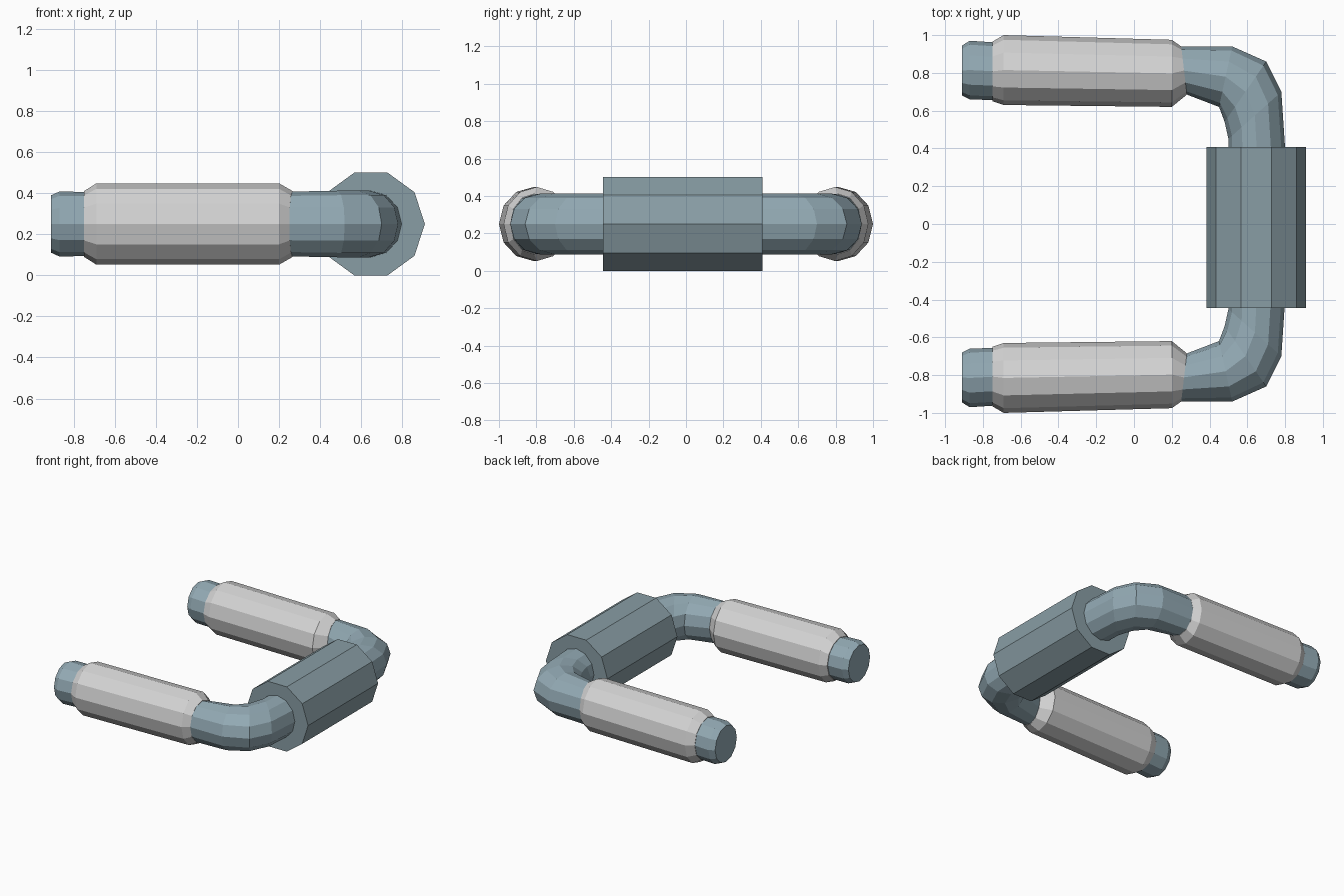
import bpy, bmesh, math
from mathutils import Vector

if "Cube" in bpy.data.objects:
    bpy.data.objects.remove(bpy.data.objects["Cube"])

MID = 0.25  # height of the tube centre line


def material(name, rgb):
    m = bpy.data.materials.new(name)
    m.diffuse_color = (*rgb, 1)
    m.use_nodes = True
    m.node_tree.nodes["Principled BSDF"].inputs["Base Color"].default_value = m.diffuse_color
    return m


steel = material("blue grey tube", (0.29, 0.40, 0.455))
block = material("blue grey block", (0.25, 0.34, 0.375))
pale = material("pale grey sleeve", (0.66, 0.66, 0.66))


def loft(name, stations, mat, sides=12):
    """Skin rings given as (outer xy, inner xy, half height), capped at both ends."""
    bm = bmesh.new()
    rings = []
    for outer, inner, h in stations:
        o, i = Vector((*outer, MID)), Vector((*inner, MID))
        c, u = (o + i) / 2, (o - i) / 2
        ring = []
        for k in range(sides):
            a = 2 * math.pi * k / sides
            ring.append(bm.verts.new(c + u * math.cos(a) + Vector((0, 0, h * math.sin(a)))))
        rings.append(ring)
    for r, s in zip(rings, rings[1:]):
        for k in range(sides):
            n = (k + 1) % sides
            bm.faces.new((r[k], r[n], s[n], s[k]))
    bm.faces.new(rings[0])
    bm.faces.new(rings[-1])
    bmesh.ops.recalc_face_normals(bm, faces=bm.faces)
    mesh = bpy.data.meshes.new(name)
    bm.to_mesh(mesh)
    bm.free()
    mesh.materials.append(mat)
    obj = bpy.data.objects.new(name, mesh)
    bpy.context.collection.objects.link(obj)
    return obj


def flip(stations):
    return [((o[0], -o[1]), (i[0], -i[1]), h) for o, i, h in stations]


# U-shaped tube: one arm with its elbow, then the mirrored arm
arm = [
    ((-0.91, 0.945), (-0.91, 0.68), 0.14),
    ((-0.87, 0.97), (-0.87, 0.66), 0.158),
    ((-0.72, 0.96), (-0.72, 0.655), 0.156),
    ((0.24, 0.94), (0.28, 0.685), 0.158),
    ((0.52, 0.94), (0.45, 0.62), 0.162),
    ((0.70, 0.86), (0.48, 0.54), 0.162),
    ((0.78, 0.70), (0.50, 0.45), 0.162),
    ((0.80, 0.40), (0.50, 0.38), 0.162),
]
loft("bent_tube", arm + flip(arm)[::-1], steel)

# Sleeves with chamfered ends on both arms
sleeve = [
    ((-0.75, 0.965), (-0.75, 0.65), 0.16),
    ((-0.69, 1.0), (-0.69, 0.63), 0.198),
    ((0.20, 0.975), (0.20, 0.62), 0.198),
    ((0.25, 0.94), (0.28, 0.685), 0.161),
]
loft("sleeve_left", sleeve, pale)
loft("sleeve_right", flip(sleeve), pale)

# Ten-sided block around the crossbar
loft("centre_block", [((0.91, y), (0.385, y), 0.2629) for y in (-0.445, 0.408)], block, sides=10)
